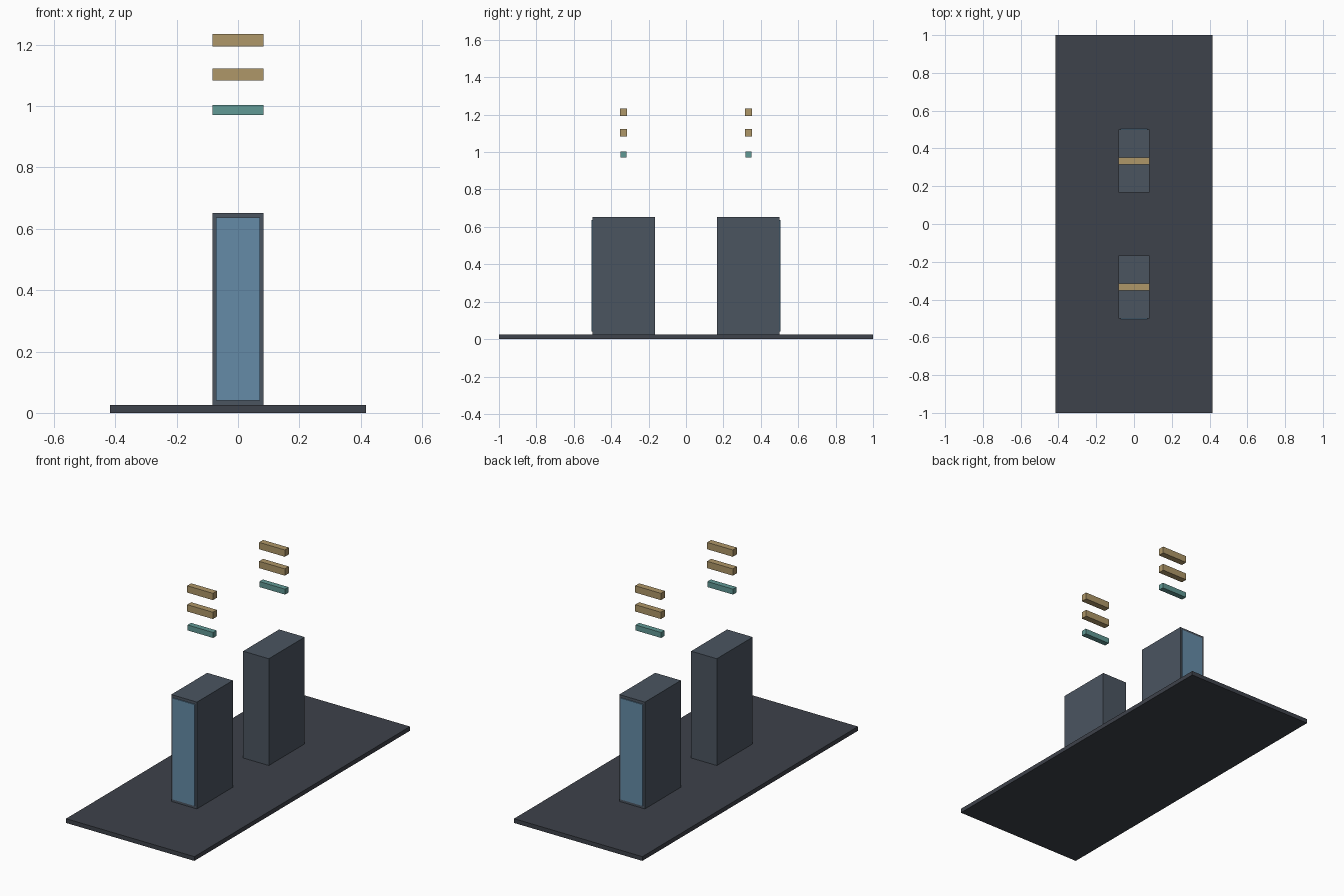
import bpy

if "Cube" in bpy.data.objects:
    bpy.data.objects.remove(bpy.data.objects["Cube"])


def material(name, rgb):
    m = bpy.data.materials.new(name)
    m.diffuse_color = (*rgb, 1)
    m.use_nodes = True
    m.node_tree.nodes["Principled BSDF"].inputs["Base Color"].default_value = m.diffuse_color
    return m


PLATE = material("dark_slate", (0.048, 0.054, 0.069))
TOWER = material("slate", (0.07, 0.09, 0.118))
GLASS = material("blue_glass", (0.13, 0.26, 0.39))
GOLD = material("gold", (0.43, 0.31, 0.14))
TEAL = material("teal", (0.12, 0.32, 0.30))


def box(name, x, y, z, mat):
    """Box from (min, max) pairs on each axis."""
    ranges = [sorted(r) for r in (x, y, z)]
    bpy.ops.mesh.primitive_cube_add(size=1, location=[(a + b) / 2 for a, b in ranges])
    ob = bpy.context.object
    ob.name = name
    ob.scale = [b - a for a, b in ranges]
    bpy.ops.object.transform_apply(location=False, rotation=False, scale=True)
    ob.data.materials.append(mat)
    return ob


W = 1 / 12  # half width of towers and bars

# ground plate
box("base_plate", (-5 * W, 5 * W), (-1, 1), (0, 0.025), PLATE)

for side, s in (("front", -1), ("back", 1)):
    # tower with a thin glass panel on its outward face
    box(side + "_tower", (-W, W), (s * 2 * W, s * 0.5), (0.025, 0.652), TOWER)
    box(side + "_glass_panel", (-0.071, 0.071), (s * 0.495, s * 0.505), (0.041, 0.636), GLASS)

    # floating bars above the tower: one teal, two gold
    for part, z, h, mat in (("teal_bar", 0.987, 0.016, TEAL),
                            ("lower_gold_bar", 1.103, 0.02, GOLD),
                            ("upper_gold_bar", 1.214, 0.02, GOLD)):
        d = 0.016 if mat is TEAL else 0.0185
        yc = s * 4 * W
        box(f"{side}_{part}", (-W, W), (yc - d, yc + d), (z - h, z + h), mat)
